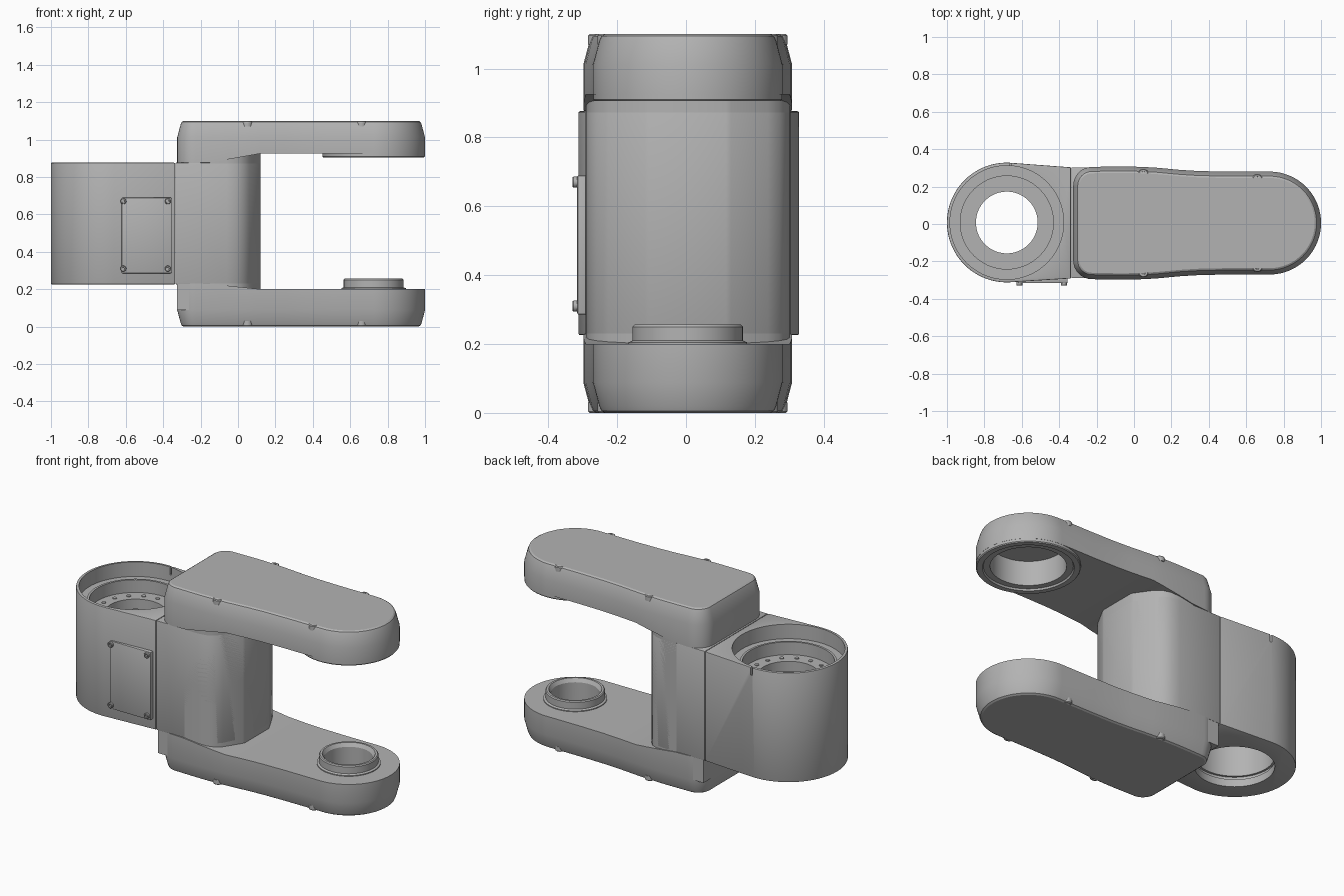
import bpy, bmesh
from math import sin, cos, pi, radians
from mathutils import Matrix, Vector

if "Cube" in bpy.data.objects:
    bpy.data.objects.remove(bpy.data.objects["Cube"], do_unlink=True)

grey = bpy.data.materials.new("cast_grey")
grey.use_nodes = True
COLOUR = (0.45, 0.45, 0.45, 1)
grey.diffuse_color = COLOUR
grey.node_tree.nodes["Principled BSDF"].inputs["Base Color"].default_value = COLOUR

HEIGHT = 1.1
TIP = 0.725      # x of the arm end axis
HUB = (-0.68, 0.008)
MID = 0.005      # y of the arm centre line


def finish(name, bm):
    bmesh.ops.remove_doubles(bm, verts=bm.verts, dist=1e-5)
    bmesh.ops.recalc_face_normals(bm, faces=bm.faces)
    mesh = bpy.data.meshes.new(name)
    bm.to_mesh(mesh)
    bm.free()
    mesh.materials.append(grey)
    ob = bpy.data.objects.new(name, mesh)
    bpy.context.collection.objects.link(ob)
    return ob


def use(ob):
    bpy.ops.object.select_all(action='DESELECT')
    ob.select_set(True)
    bpy.context.view_layer.objects.active = ob


def apply_mod(ob, kind, **settings):
    mod = ob.modifiers.new(kind, kind)
    for key, value in settings.items():
        setattr(mod, key, value)
    use(ob)
    bpy.ops.object.modifier_apply(modifier=mod.name)


def cut(ob, cutter):
    apply_mod(ob, 'BOOLEAN', object=cutter, operation='DIFFERENCE', solver='EXACT')
    bpy.data.objects.remove(cutter, do_unlink=True)


def bevel(ob, width, segments=2):
    apply_mod(ob, 'BEVEL', width=width, segments=segments, limit_method='ANGLE',
              angle_limit=radians(50))


def smooth(ob):
    use(ob)
    bpy.ops.object.shade_smooth_by_angle(angle=radians(28))


def prism(name, outline, z0, z1):
    bm = bmesh.new()
    face = bm.faces.new([bm.verts.new((x, y, z0)) for x, y in outline])
    ext = bmesh.ops.extrude_face_region(bm, geom=[face])
    tops = [g for g in ext["geom"] if isinstance(g, bmesh.types.BMVert)]
    bmesh.ops.translate(bm, verts=tops, vec=(0, 0, z1 - z0))
    return finish(name, bm)


def box(name, x0, x1, y0, y1, z0, z1):
    return prism(name, [(x0, y0), (x1, y0), (x1, y1), (x0, y1)], z0, z1)


def lathe(name, profile, centre, steps=72):
    # closed (radius, z) loop turned about a vertical axis
    bm = bmesh.new()
    rings = [[bm.verts.new((centre[0] + r * cos(2 * pi * k / steps),
                            centre[1] + r * sin(2 * pi * k / steps), z))
              for k in range(steps)] for r, z in profile]
    for a, b in zip(rings, rings[1:] + rings[:1]):
        for k in range(steps):
            n = (k + 1) % steps
            bm.faces.new((a[k], a[n], b[n], b[k]))
    bmesh.ops.dissolve_degenerate(bm, dist=1e-6, edges=bm.edges)
    return finish(name, bm)


def disc(name, centre, r, z0, z1, steps=72):
    turn = [2 * pi * k / steps for k in range(steps)]
    return prism(name, [(centre[0] + r * cos(a), centre[1] + r * sin(a)) for a in turn], z0, z1)


def tube(name, centre, r_in, r_out, z0, z1):
    return lathe(name, [(r_in, z0), (r_out, z0), (r_out, z1), (r_in, z1)], centre)


def arc(cx, cy, r, a0, a1, n):
    steps = [radians(a0 + (a1 - a0) * k / n) for k in range(n + 1)]
    return [(cx + r * cos(a), cy + r * sin(a)) for a in steps]


# Arm: tapered waisted slab, mirrored top to bottom for the lower one
half = arc(-0.225, 0.2, 0.1, 180, 90, 8)
half += [(-0.14, 0.302), (-0.05, 0.303), (0.05, 0.3), (0.12, 0.296), (0.25, 0.284),
         (0.35, 0.278), (0.5, 0.275)]
half += arc(TIP, 0, 0.275, 90, 2, 22)
outline = half + [(x, -y) for x, y in reversed(half)]


def inset(d):
    n = len(outline)
    pts = []
    for i in range(n):
        t = Vector(outline[(i + 1) % n]) - Vector(outline[i - 1])
        t.normalize()
        pts.append((outline[i][0] + t.y * d, outline[i][1] - t.x * d))
    return pts


def arm(name, flat, skirt, flip):
    def under(x):
        t = min(1, max(0, (x + 0.16) / 0.28))
        return skirt + (flat - skirt) * t
    bm = bmesh.new()
    rings = []
    for z, d in ((HEIGHT, 0.034), (HEIGHT - 0.006, 0.024), (HEIGHT - 0.02, 0.018),
                 (1.012, 0), (None, 0)):
        ring = []
        for x, y in inset(d):
            h = under(x) if z is None else z
            ring.append(bm.verts.new((x, y + MID, HEIGHT - h if flip else h)))
        rings.append(ring)
    n = len(outline)
    for a, b in zip(rings, rings[1:]):
        for k in range(n):
            bm.faces.new((a[k], a[(k + 1) % n], b[(k + 1) % n], b[k]))
    for ring in (rings[0], rings[-1]):
        for k in range(n // 2 - 1):
            bm.faces.new((ring[k], ring[k + 1], ring[n - 2 - k], ring[n - 1 - k]))
    return finish(name, bm)


end = (TIP, MID)
upper = arm("upper_arm", 0.925, 0.875, False)
cut(upper, disc("cutter", end, 0.2, 0.85, 1.06))
lower = arm("lower_arm", 0.9, 0.87, True)
cut(lower, disc("cutter", end, 0.13, 0.04, 0.3))

# Bearing seats at the arm ends
upper_ring = lathe("upper_bearing_ring", [(0.2, 0.93), (0.2, 0.915), (0.235, 0.915),
                   (0.24, 0.905), (0.27, 0.905), (0.274, 0.91), (0.274, 0.93)], end)
lower_ring = lathe("lower_bearing_ring", [(0.13, 0.19), (0.172, 0.19), (0.172, 0.205),
                   (0.16, 0.21), (0.16, 0.25), (0.155, 0.256), (0.143, 0.256),
                   (0.13, 0.235)], end)

# Central body with a chamfered nose, carried on into both arms
nose = [(-0.06, 0.296), (-0.01, 0.288), (0.03, 0.266), (0.06, 0.232), (0.115, 0.125),
        (0.12, 0.11)]


def body_outline(x0):
    side = [(x0, 0.296)] + nose
    return [(x, 0.006 + y) for x, y in side] + [(x, 0.006 - y) for x, y in reversed(side)]


body = prism("body", body_outline(-0.335), 0.226, 0.876)
bevel(body, 0.004)
neck = prism("body_neck", body_outline(-0.15), 0.17, 0.95)
foot = box("body_foot", -0.325, -0.1, -0.288, 0.3, 0.09, 0.23)

# Round housing with a stepped through bore
hx, hy = HUB
housing = prism("housing", [(-0.337, 0.303)] + arc(hx, hy, 0.32, 87, 273, 64)
                + [(-0.337, -0.291)], 0.226, 0.876)
bevel(housing, 0.004)
cut(housing, disc("cutter", HUB, 0.304, 0.79, 1))
cut(housing, disc("cutter", HUB, 0.25, 0.72, 0.85))
cut(housing, disc("cutter", HUB, 0.165, 0.5, 0.75))
cut(housing, disc("cutter", HUB, 0.21, 0.1, 0.66))
cut(housing, disc("cutter", HUB, 0.222, 0.27, 0.29))
cut(housing, box("cutter", -0.666, -0.654, 0.29, 0.36, 0.83, 0.9))
rim = tube("bore_rim", HUB, 0.249, 0.262, 0.785, 0.796)

for k in range(16):
    a = 2 * pi * (k + 0.5) / 16 + pi / 16
    smooth(disc("flange_bolt", (hx + 0.208 * cos(a), hy + 0.208 * sin(a)), 0.012,
                0.715, 0.724, 16))

# Access plate on the front of the housing
plate = box("access_plate", -0.622, -0.355, -0.316, -0.28, 0.285, 0.69)
bevel(plate, 0.006)


def screw(name, location, turn, r, length):
    # socket-head screw whose head points along +z before turning
    ob = lathe(name, [(0, 0), (r, 0), (r, length * 0.85), (r * 0.85, length),
                      (r * 0.5, length), (r * 0.45, length * 0.6), (0, length * 0.6)],
               (0, 0), 18)
    ob.data.transform(Matrix.Translation(location) @ Matrix.Rotation(turn, 4, 'X'))
    smooth(ob)


for x in (-0.613, -0.375):
    for z in (0.31, 0.67):
        screw("plate_screw", (x, -0.31, z), pi / 2, 0.016, 0.02)

# Cover screws along the arm edges
for x, w in ((0.05, 0.262), (0.66, 0.234)):
    for side in (-1, 1):
        y = MID + side * w
        screw("upper_cover_screw", (x, y, 1.07), 0, 0.028, 0.03)
        screw("lower_cover_screw", (x, y, HEIGHT - 1.07), pi, 0.028, 0.03)

for part in (upper, lower, upper_ring, lower_ring, body, neck, foot, housing, rim, plate):
    smooth(part)
